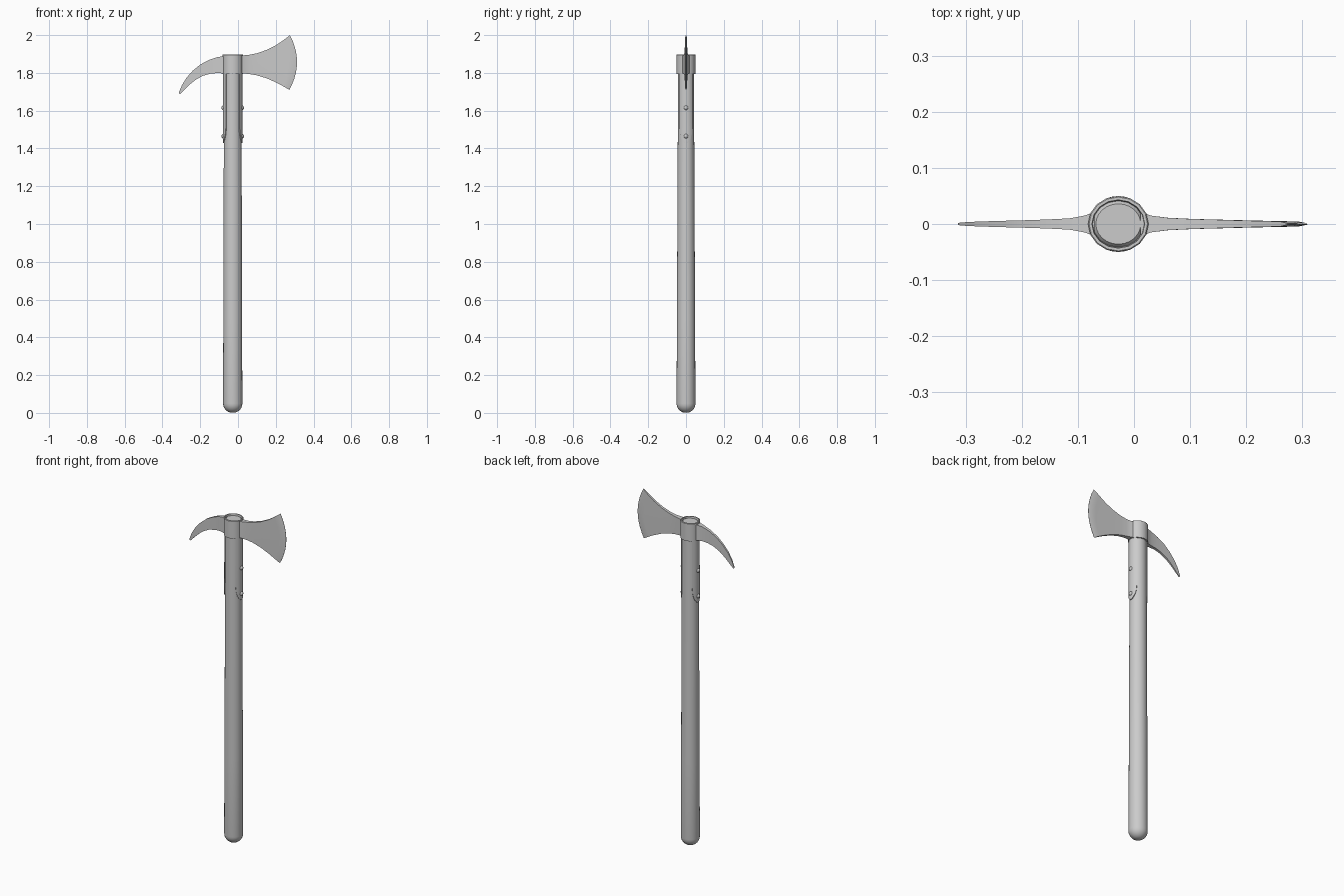
import bpy, bmesh
from math import sin, cos, pi, radians

if "Cube" in bpy.data.objects:
    bpy.data.objects.remove(bpy.data.objects["Cube"])

CX = -0.028          # handle axis
SIDES = 24


def make(name, verts, faces, angle=35):
    me = bpy.data.meshes.new(name)
    me.from_pydata(verts, [], faces)
    bm = bmesh.new()
    bm.from_mesh(me)
    bmesh.ops.recalc_face_normals(bm, faces=bm.faces)
    bm.to_mesh(me)
    bm.free()
    ob = bpy.data.objects.new(name, me)
    bpy.context.collection.objects.link(ob)
    bpy.ops.object.select_all(action='DESELECT')
    ob.select_set(True)
    bpy.context.view_layer.objects.active = ob
    bpy.ops.object.shade_smooth_by_angle(angle=radians(angle))
    return ob


def loft(name, rings, closed=False, angle=35):
    """Skin a list of equal-length vertex rings, capping or joining the ends."""
    n, m = len(rings[0]), len(rings)
    verts = [p for r in rings for p in r]
    faces = []
    for i in range(m if closed else m - 1):
        a, b = i * n, (i + 1) % m * n
        faces += [(a + j, a + (j + 1) % n, b + (j + 1) % n, b + j) for j in range(n)]
    if not closed:
        faces += [tuple(range(n)), tuple(range((m - 1) * n, m * n))]
    return make(name, verts, faces, angle)


def ellipse(z, rx, ry, n=SIDES):
    return [(CX + rx * cos(2 * pi * i / n), ry * sin(2 * pi * i / n), z) for i in range(n)]


def shaft_radii(z):
    t = min(max((z - 0.05) / 1.75, 0), 1)
    return 0.051 - 0.005 * t, 0.050 - 0.008 * t


# handle: tapered shaft with a round butt
rings = []
for k in range(1, 8):
    a = k / 7 * pi / 2
    rings.append(ellipse(0.05 * (1 - cos(a)), 0.051 * sin(a), 0.05 * sin(a)))
rings += [ellipse(z, *shaft_radii(z)) for z in (0.5, 1.0, 1.4, 1.8, 1.882)]
rings.append(ellipse(1.89, 0.040, 0.036))
loft("handle", rings)

# collar: hollow ring round the top of the handle
N = 16
loft("head_collar", [ellipse(1.795, 0.045, 0.041, N), ellipse(1.795, 0.054, 0.050, N),
                     ellipse(1.896, 0.054, 0.050, N), ellipse(1.898, 0.052, 0.048, N),
                     ellipse(1.898, 0.047, 0.043, N), ellipse(1.88, 0.045, 0.041, N)], closed=True)


# blade and spike: stations of top x, top z, bottom x, bottom z, half thickness, bulge
def wing(name, stations, rows=10):
    rings = []
    for xt, zt, xb, zb, h, bulge in stations:
        line = []
        for r in range(rows + 1):
            t = r / rows
            line.append((xt + (xb - xt) * t + bulge * (1 - (2 * t - 1) ** 2), zt + (zb - zt) * t))
        rings.append([(x, h, z) for x, z in line] + [(x, -h, z) for x, z in reversed(line)])
    return loft(name, rings, angle=30)


wing("axe_blade", [
    (0.012, 1.892, 0.012, 1.798, 0.022, 0),
    (0.030, 1.893, 0.030, 1.797, 0.015, 0),
    (0.060, 1.896, 0.060, 1.794, 0.011, 0.002),
    (0.100, 1.904, 0.100, 1.787, 0.009, 0.005),
    (0.150, 1.921, 0.150, 1.772, 0.0075, 0.011),
    (0.200, 1.946, 0.200, 1.750, 0.006, 0.020),
    (0.240, 1.973, 0.238, 1.730, 0.005, 0.029),
    (0.260, 1.988, 0.257, 1.719, 0.0045, 0.034),
    (0.275, 2.000, 0.272, 1.710, 0.0006, 0.039)])

wing("back_spike", [
    (-0.070, 1.888, -0.070, 1.797, 0.022, 0),
    (-0.088, 1.887, -0.088, 1.798, 0.015, 0),
    (-0.115, 1.882, -0.112, 1.799, 0.010, 0),
    (-0.155, 1.868, -0.145, 1.796, 0.008, 0),
    (-0.200, 1.844, -0.185, 1.785, 0.0065, 0),
    (-0.240, 1.811, -0.222, 1.765, 0.0055, 0),
    (-0.272, 1.775, -0.256, 1.738, 0.0045, 0),
    (-0.297, 1.735, -0.284, 1.711, 0.0035, 0),
    (-0.314, 1.693, -0.307, 1.688, 0.002, 0)], rows=4)


# langets: curved straps down both sides, rounded at the bottom
def langet(name, side):
    cols, rings = 8, []
    levels = [(1.80, 46), (1.65, 46), (1.52, 46), (1.48, 42), (1.455, 33), (1.44, 22), (1.43, 9)]
    for z, width in levels:
        rx, ry = shaft_radii(z)
        angs = [radians(width) * (2 * c / cols - 1) for c in range(cols + 1)]
        outer = [(CX + side * (rx + 0.005) * cos(a), (ry + 0.004) * sin(a), z) for a in angs]
        inner = [(CX + side * (rx - 0.003) * cos(a), (ry - 0.003) * sin(a), z) for a in reversed(angs)]
        rings.append(outer + inner)
    loft(name, rings)


# rivets: domed heads on the langets
def rivet(name, side, z):
    x0 = CX + side * (shaft_radii(z)[0] + 0.003)
    rings = []
    for k in range(5):
        a = k / 5 * pi / 2
        r = 0.012 * cos(a)
        rings.append([(x0 + side * 0.010 * sin(a), r * cos(2 * pi * i / 12), z + r * sin(2 * pi * i / 12))
                      for i in range(12)])
    loft(name, rings)


for side, label in ((1, "right"), (-1, "left")):
    langet("langet_" + label, side)
    for z, level in ((1.615, "upper"), (1.465, "lower")):
        rivet(f"rivet_{label}_{level}", side, z)
